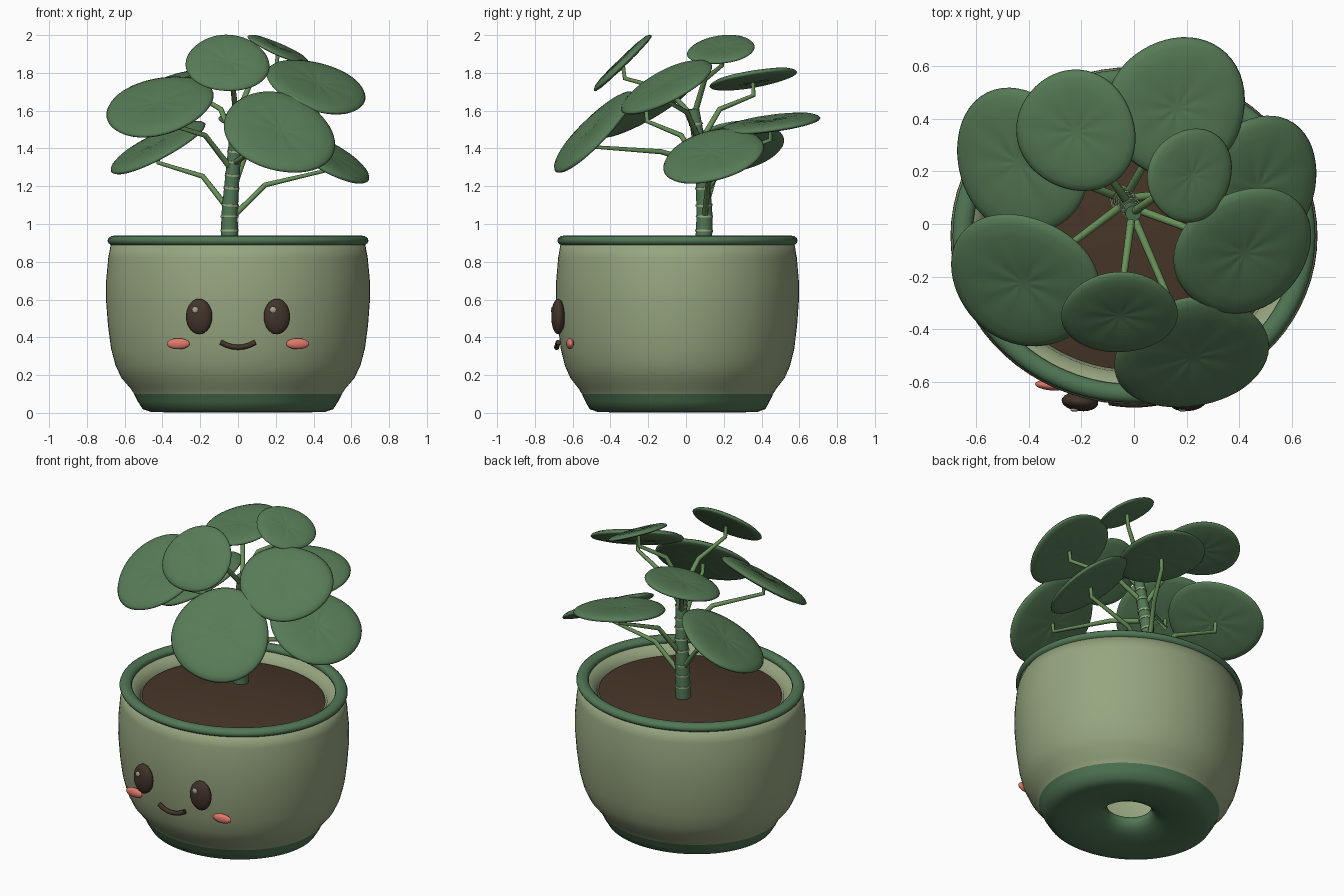
import bpy, bmesh, math
from mathutils import Vector, Matrix

cube = bpy.data.objects.get("Cube")
if cube:
    bpy.data.objects.remove(cube, do_unlink=True)


def material(name, r, g, b):
    m = bpy.data.materials.new(name)
    m.use_nodes = True
    m.diffuse_color = (r, g, b, 1)
    node = next(n for n in m.node_tree.nodes if n.type == 'BSDF_PRINCIPLED')
    node.inputs["Base Color"].default_value = (r, g, b, 1)
    node.inputs["Roughness"].default_value = 0.7
    return m


SAGE = material("sage_glaze", .31, .38, .215)
GREEN = material("deep_green", .082, .185, .092)
LEAF = material("leaf_green", .095, .2, .095)
STALK = material("stalk_green", .14, .28, .1)
NODE = material("pale_node", .35, .42, .23)
SOIL = material("soil_brown", .062, .036, .021)
DARK = material("face_brown", .055, .034, .023)
BLUSH = material("blush_pink", .75, .19, .15)
SHINE = material("eye_shine", .36, .38, .3)


def add_object(name, data, *mats):
    ob = bpy.data.objects.new(name, data)
    bpy.context.scene.collection.objects.link(ob)
    for m in mats:
        data.materials.append(m)
    return ob


def lathe(name, profile, mats, steps=64, closed=False, shape=None, rule=None):
    """Turn (radius, height) points about z; shape() may warp each point."""
    bm = bmesh.new()
    rings = []
    for r, z in profile:
        count = steps if r > 1e-4 else 1
        ring = []
        for i in range(count):
            a = math.tau * i / steps
            rr, zz = shape(a, r, z) if shape else (r, z)
            ring.append(bm.verts.new((rr * math.cos(a), rr * math.sin(a), zz)))
        rings.append(ring)
    pairs = list(zip(rings, rings[1:])) + ([(rings[-1], rings[0])] if closed else [])
    for k, (a, b) in enumerate(pairs):
        for i in range(steps):
            j = (i + 1) % steps
            corners = [a[i % len(a)], a[j % len(a)], b[j % len(b)], b[i % len(b)]]
            f = bm.faces.new(list(dict.fromkeys(corners)))
            f.smooth = True
            if rule:
                f.material_index = rule(k)
    bmesh.ops.recalc_face_normals(bm, faces=bm.faces)
    mesh = bpy.data.meshes.new(name)
    bm.to_mesh(mesh)
    bm.free()
    return add_object(name, mesh, *mats)


def tube(name, points, radii, mat, sides=3):
    cu = bpy.data.curves.new(name, 'CURVE')
    cu.dimensions = '3D'
    cu.bevel_depth = 1
    cu.bevel_resolution = sides
    cu.use_fill_caps = True
    sp = cu.splines.new('POLY')
    sp.points.add(len(points) - 1)
    for p, co, r in zip(sp.points, points, radii):
        p.co = (*co, 1)
        p.radius = r
    return add_object(name, cu, mat)


def ellipsoid(name, loc, size, mat, turn=0):
    bm = bmesh.new()
    bmesh.ops.create_uvsphere(bm, u_segments=24, v_segments=14, radius=1)
    for f in bm.faces:
        f.smooth = True
    mesh = bpy.data.meshes.new(name)
    bm.to_mesh(mesh)
    bm.free()
    ob = add_object(name, mesh, mat)
    ob.location, ob.scale, ob.rotation_euler.z = loc, size, turn


def set_oval(ob):
    ob.scale.y = .92
    ob.location.y = -.045


# Pot: one closed wall with a hollow foot and a drain hole
foot = [(.135, .105), (.145, .07), (.17, .045), (.22, .025), (.3, .01), (.38, .003),
        (.46, .005), (.505, .02), (.53, .06), (.55, .1)]
outer = [(.57, .13), (.617, .185), (.648, .25), (.672, .34), (.688, .46),
         (.699, .6), (.698, .7), (.687, .82), (.672, .9)]
inner = [(.62, .9), (.565, .85), (.555, .7), (.555, .45), (.5, .2), (.4, .14)]
pot = lathe("pot", foot + outer + inner, (SAGE, GREEN), 72, True,
            rule=lambda k: int(k < len(foot) - 1))
set_oval(pot)

# Rolled rim
rim_profile = []
for i in range(12):
    a = math.tau * i / 12
    rim_profile.append((.653 + .038 * math.cos(a), .912 + .027 * math.sin(a)))
set_oval(lathe("pot_rim", rim_profile, (GREEN,), 72, True))

# Gently mounded soil
set_oval(lathe("soil", [(0, .893), (.2, .889), (.4, .874), (.556, .848)], (SOIL,)))

# Face
for side, tag in ((-1, "right"), (1, "left")):
    ellipsoid(tag + "_eye", (side * .206, -.677, .51), (.07, .036, .094), DARK, side * .1)
    ellipsoid(tag + "_eye_shine", (side * .206 - .02, -.707, .545), (.017, .008, .017), SHINE)
    ellipsoid(tag + "_cheek", (side * .316, -.614, .366), (.061, .02, .029), BLUSH, side * .08)
smile = []
for i in range(7):
    t = i / 3 - 1
    smile.append((.092 * t, -.685 + .008 * t * t, .347 + .027 * t * t))
tube("mouth", smile, [.014] * 7, DARK)

# Stem with pale leaf-scar rings
stem_points = [Vector(p) for p in ((-.045, .092, .83), (-.045, .098, 1.05),
               (-.03, .088, 1.25), (-.012, .065, 1.45), (-.003, .04, 1.61))]
stem_radii = [.047, .043, .038, .035, .03]
tube("stem", stem_points, stem_radii, GREEN, 5)


def stem_at(z):
    for i in range(4):
        a, b = stem_points[i], stem_points[i + 1]
        if z <= b.z or i == 3:
            t = (z - a.z) / (b.z - a.z)
            return a.lerp(b, t), stem_radii[i] * (1 - t) + stem_radii[i + 1] * t


for i, z in enumerate((.965, 1.04, 1.1, 1.19, 1.26, 1.33, 1.385, 1.46, 1.53)):
    (lo, r), (hi, _) = stem_at(z - .005), stem_at(z + .005)
    tube(f"stem_ring_{i + 1}", [lo, hi], [r + .004] * 2, NODE, 5)

# Leaves: domed round pads with faint pleats, each on a bent stalk
pad = [(0, .03), (.15, .045), (.4, .06), (.7, .055), (.88, .03), (.97, -.01),
       (1, -.05), (.97, -.08), (.85, -.105), (.5, -.125), (.2, -.125), (0, -.12)]
# name, centre, facing, radius, stalk height on the stem, lobe angle, long-axis angle
leaves = [
    ("top_front", (-.055, -.345, 1.857), (.03, -.7, .72), .217, 1.55, 90, 0),
    ("low_front", (.222, -.5, 1.493), (.2, -.69, .69), .297, 1.32, 90, -30),
    ("upper_left", (.42, -.107, 1.737), (.28, -.45, .84), .27, 1.45, 45, 30),
    ("mid_right", (-.42, -.22, 1.633), (-.23, -.5, .83), .29, 1.28, 135, 140),
    ("low_right", (-.435, .235, 1.415), (-.45, -.2, .86), .282, 1.07, 120, 130),
    ("low_left", (.465, .14, 1.37), (.47, -.25, .85), .273, 1.02, 60, 45),
    ("upper_back", (-.22, .352, 1.775), (-.15, -.17, .96), .232, 1.42, 75, 120),
    ("top_left", (.217, .185, 1.93), (.4, -.13, .9), .178, 1.58, 45, 60),
    ("mid_back", (.165, .443, 1.54), (.12, -.14, .98), .268, 1.15, 50, 60),
]
for tag, centre, facing, radius, height, lobe, axis in leaves:
    def wavy(a, r, z):
        edge = 1 + .022 * math.cos(3 * (a - math.radians(lobe)))
        edge += .022 * math.cos(2 * (a - math.radians(axis)))
        pleat = .028 * math.cos(9 * a) * r * (1 - r) ** 2
        return radius * r * edge, radius * (z + pleat)

    normal = Vector(facing).normalized()
    c = Vector(centre)
    leaf = lathe(tag + "_leaf", pad, (LEAF,), 54, shape=wavy)
    across = (Vector((1, 0, 0)) - normal * normal.x).normalized()
    turn = Matrix((across, normal.cross(across), normal)).transposed()
    leaf.matrix_world = Matrix.Translation(c) @ turn.to_4x4()

    start, _ = stem_at(height)
    elbow = c - normal * .03 - Vector((0, 0, .065))
    knee = start.lerp(elbow, .38)
    knee.z = start.z + .72 * (elbow.z - start.z)
    tube(tag + "_stalk", [start, knee, elbow, c - normal * .015],
         [.016, .014, .012, .011], STALK)
